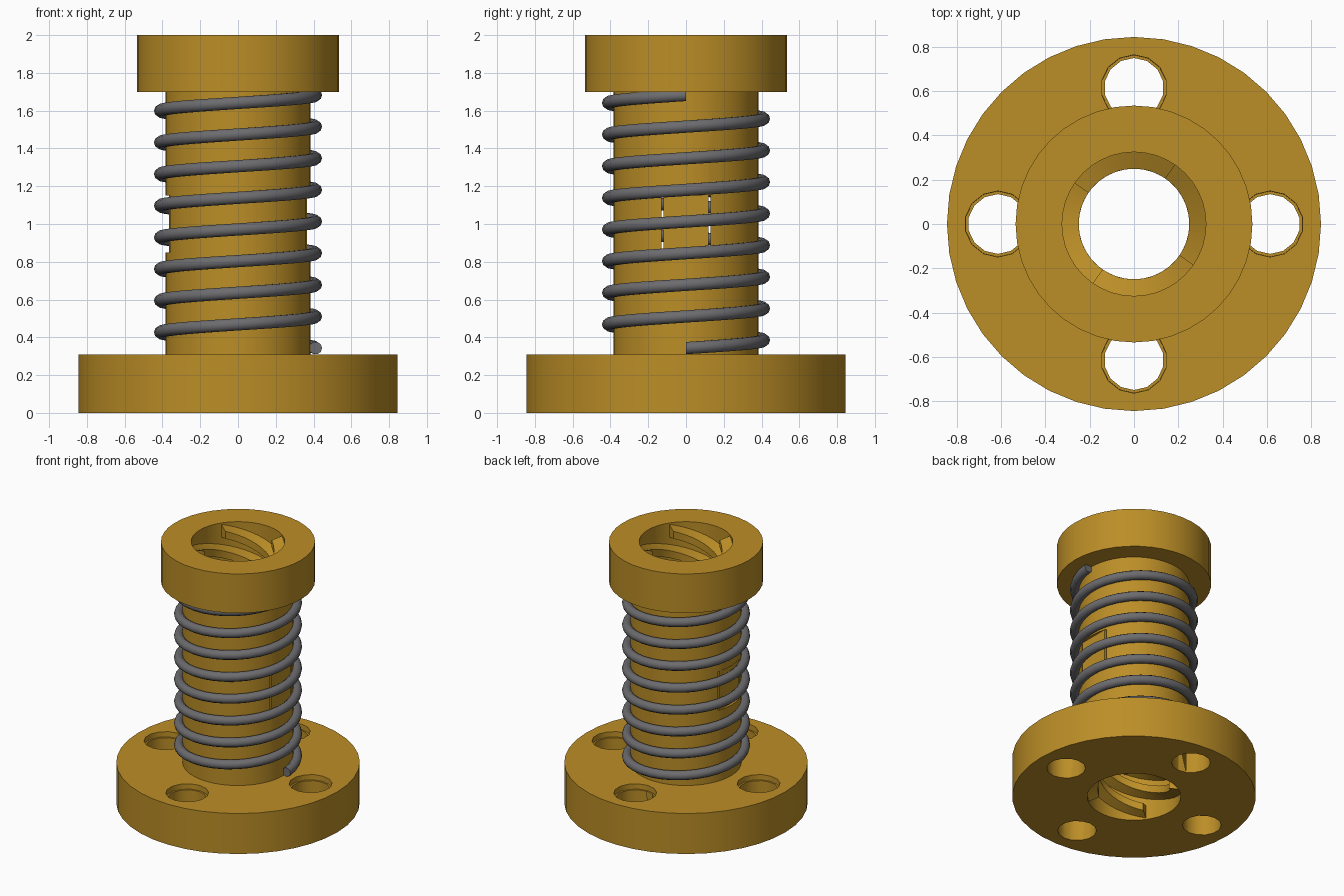
import bpy, bmesh
from math import sin, cos, pi, tau

old = bpy.data.objects.get("Cube")
if old:
    bpy.data.objects.remove(old)


def material(name, rgb):
    m = bpy.data.materials.new(name)
    m.use_nodes = True
    m.diffuse_color = (*rgb, 1)
    m.node_tree.nodes["Principled BSDF"].inputs["Base Color"].default_value = (*rgb, 1)
    return m


brass = material("brass", (0.5, 0.27, 0.02))
steel = material("dark steel", (0.15, 0.15, 0.16))


def activate(ob):
    bpy.ops.object.select_all(action='DESELECT')
    ob.select_set(True)
    bpy.context.view_layer.objects.active = ob


def finish(bm, name, mat):
    bmesh.ops.recalc_face_normals(bm, faces=bm.faces)
    me = bpy.data.meshes.new(name)
    bm.to_mesh(me)
    bm.free()
    me.materials.append(mat)
    ob = bpy.data.objects.new(name, me)
    bpy.context.collection.objects.link(ob)
    return ob


def smooth(ob, angle=0.6):
    activate(ob)
    bpy.ops.object.shade_smooth_by_angle(angle=angle)


def sweep(name, section, mat, steps, turns, z0, lead=0.0, start=0.0, closed=False):
    """Carry an (r, z) section around the z axis, rising by lead each turn."""
    bm = bmesh.new()
    rings = []
    for i in range(steps if closed else steps + 1):
        t = turns * i / steps
        a = start + tau * t
        rings.append([bm.verts.new((r * cos(a), r * sin(a), z0 + z + lead * t))
                      for r, z in section])
    n = len(section)
    for i in range(steps):
        a, b = rings[i], rings[(i + 1) % len(rings)]
        for j in range(n):
            k = (j + 1) % n
            bm.faces.new((a[j], a[k], b[k], b[j]))
    if not closed:
        bm.faces.new(rings[0])
        bm.faces.new(rings[-1])
    return finish(bm, name, mat)


def ring(name, r_in, r_out, z0, z1, steps):
    h = z1 - z0
    return sweep(name, [(r_in, 0), (r_out, 0), (r_out, h), (r_in, h)],
                 brass, steps, 1, z0, closed=True)


def cut(ob, cutters):
    for c in cutters:
        c.hide_render = True
        mod = ob.modifiers.new("cut", 'BOOLEAN')
        mod.operation = 'DIFFERENCE'
        mod.solver = 'EXACT'
        mod.object = c
        activate(ob)
        bpy.ops.object.modifier_apply(modifier=mod.name)
        bpy.data.objects.remove(c)


def box(x, y, z, sx, sy, sz):
    bm = bmesh.new()
    bmesh.ops.create_cube(bm, size=1)
    bmesh.ops.scale(bm, vec=(sx, sy, sz), verts=bm.verts)
    bmesh.ops.translate(bm, vec=(x, y, z), verts=bm.verts)
    return finish(bm, "cutter", brass)


def drill(x, y, z0, z1, r0, r1):
    bm = bmesh.new()
    bmesh.ops.create_cone(bm, cap_ends=True, segments=14, radius1=r0, radius2=r1, depth=z1 - z0)
    bmesh.ops.translate(bm, vec=(x, y, (z0 + z1) / 2), verts=bm.verts)
    return finish(bm, "cutter", brass)


BORE, BARREL = 0.325, 0.385
FLANGE_TOP, CAP_BOTTOM, TOP = 0.31, 1.70, 2.0

# Flange with four countersunk screw holes
flange = ring("flange", BORE, 0.845, 0, FLANGE_TOP, 40)
holes = []
for i in range(4):
    x, y = 0.615 * cos(i * pi / 2), 0.615 * sin(i * pi / 2)
    holes.append(drill(x, y, -0.1, 0.4, 0.135, 0.135))
    holes.append(drill(x, y, 0.27, 0.4, 0.148, 0.152))
cut(flange, holes)
smooth(flange)

# Barrel with a slit tongue on each side
barrel = ring("barrel", BORE, BARREL, FLANGE_TOP, CAP_BOTTOM, 40)
slits = [box(0, s * 0.125, 1.0, 1, 0.012, 0.3) for s in (-1, 1)]
slits += [box(s * 0.466, 0, 1.0, 0.2, 0.25, 0.3) for s in (-1, 1)]
cut(barrel, slits)
smooth(barrel)

# Cap collar
smooth(ring("cap_collar", BORE, 0.535, CAP_BOTTOM, TOP, 40))

# Four-start internal thread, in a lower and an upper run
LEAD = 0.615
tooth = [(0.33, -0.05), (0.25, -0.028), (0.25, 0.028), (0.33, 0.05)]
for part, z0, z1 in (("lower", 0.06, 0.82), ("upper", 1.18, 1.94)):
    turns = (z1 - z0) / LEAD
    for i in range(4):
        smooth(sweep(f"{part}_thread_{i + 1}", tooth, brass, 44, turns, z0,
                     LEAD, i * pi / 2 + tau * z0 / LEAD))

# Coil spring around the barrel
wire = [(0.411 + 0.034 * cos(k * tau / 10), 0.034 * sin(k * tau / 10)) for k in range(10)]
smooth(sweep("spring", wire, steel, 8 * 32, 8, 0.343, 0.1675), 0.8)
